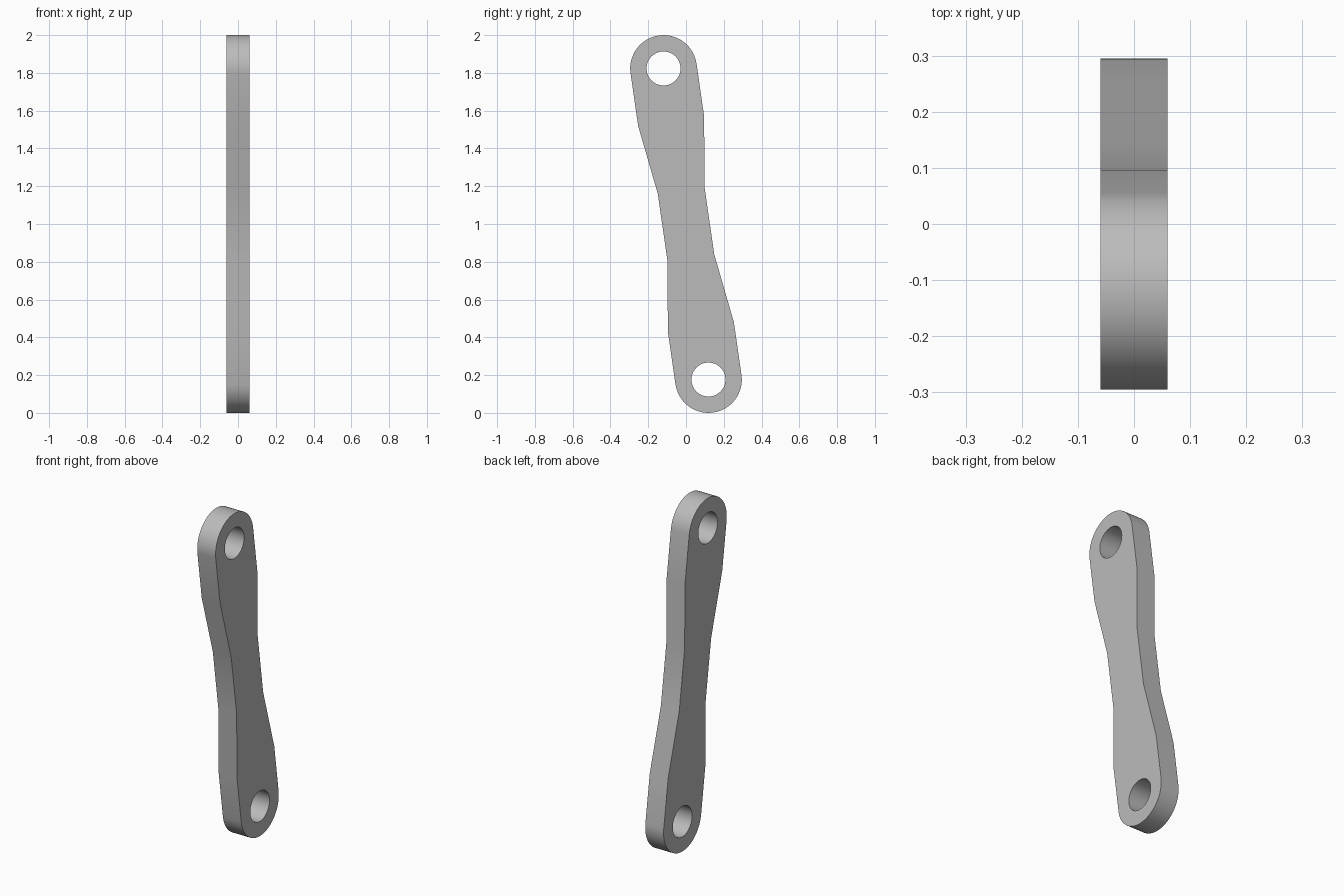
import bpy
import bmesh
from math import sin, cos, pi, radians
from mathutils import Matrix

cube = bpy.data.objects.get("Cube")
if cube:
    bpy.data.objects.remove(cube, do_unlink=True)

THICK = 0.12
REACH = 0.832            # link centre to each eye centre
EYE_R, HOLE_R = 0.1765, 0.09
WAIST = 0.125            # half width of the narrow middle
TILT = radians(8.22)

grey = bpy.data.materials.new("plain_grey")
grey.use_nodes = True
color = (0.5, 0.5, 0.5, 1)
grey.diffuse_color = color
grey.node_tree.nodes["Principled BSDF"].inputs["Base Color"].default_value = color


def arc(centre, radius, start, sweep, steps):
    return [(radius * cos(start + sweep * i / steps),
             centre + radius * sin(start + sweep * i / steps)) for i in range(steps + 1)]


def add_loop(bm, points):
    verts = [bm.verts.new((-THICK / 2, y, z)) for y, z in points]
    return [bm.edges.new((a, b)) for a, b in zip(verts, verts[1:] + verts[:1])]


# Outline: one rounded end with its waist shoulders, repeated by a half turn
half = [(WAIST, 0.18), (EYE_R, 0.55)] + arc(REACH, EYE_R, 0, pi, 32) + [(-EYE_R, 0.55), (-WAIST, 0.18)]
outline = half + [(-y, -z) for y, z in half]

# Flat plate with two eye holes, extruded to thickness
bm = bmesh.new()
edges = add_loop(bm, outline)
for side in (1, -1):
    edges += add_loop(bm, arc(side * REACH, HOLE_R, 0, 2 * pi, 48)[:-1])
bmesh.ops.triangle_fill(bm, edges=edges, use_beauty=True, normal=(1, 0, 0))
result = bmesh.ops.extrude_face_region(bm, geom=bm.faces[:])
moved = [v for v in result["geom"] if isinstance(v, bmesh.types.BMVert)]
bmesh.ops.translate(bm, verts=moved, vec=(THICK, 0, 0))
bmesh.ops.recalc_face_normals(bm, faces=bm.faces[:])

# Lean the link and stand it on the ground
bm.transform(Matrix.Translation((0, 0, 1)) @ Matrix.Rotation(TILT, 4, 'X'))
mesh = bpy.data.meshes.new("link_arm")
bm.to_mesh(mesh)
bm.free()
mesh.materials.append(grey)
link = bpy.data.objects.new("link_arm", mesh)
bpy.context.collection.objects.link(link)

bpy.ops.object.select_all(action='DESELECT')
link.select_set(True)
bpy.context.view_layer.objects.active = link
bpy.ops.object.shade_smooth_by_angle(angle=radians(30))
